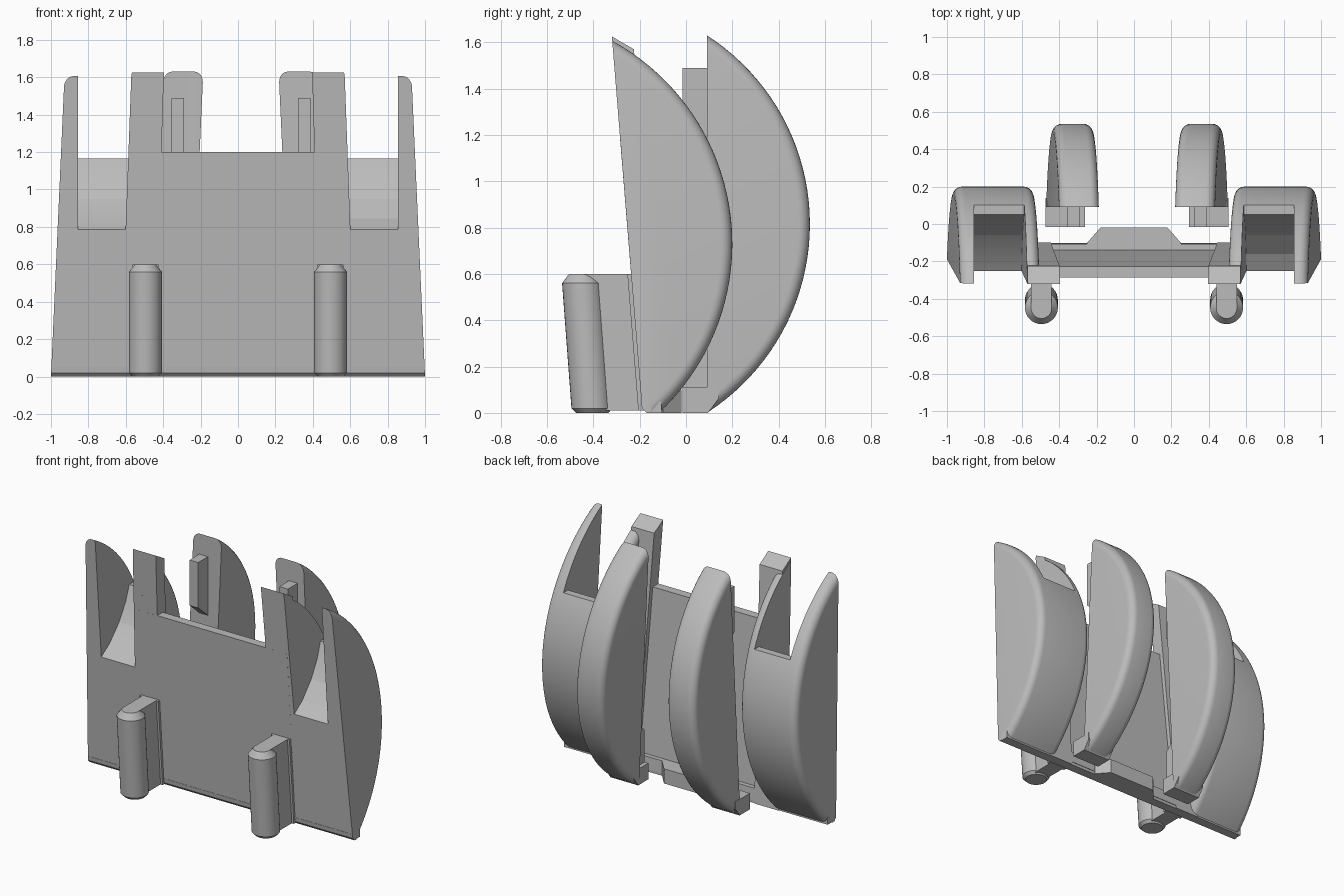
import bpy, bmesh, math

cube = bpy.data.objects.get("Cube")
if cube:
    bpy.data.objects.remove(cube, do_unlink=True)

grey = bpy.data.materials.new("plain grey")
grey.use_nodes = True
grey.diffuse_color = (0.5, 0.5, 0.5, 1)
grey.node_tree.nodes["Principled BSDF"].inputs["Base Color"].default_value = (0.5, 0.5, 0.5, 1)

FRONT, TILT = -0.19, -0.08      # leaning front plane: y = FRONT + TILT * z


def front(z, depth=0.0):
    return FRONT + TILT * z + depth


def skin(name, rings, smooth=False):
    """Join equal-length rings of points and cap both ends."""
    bm = bmesh.new()
    loops = [[bm.verts.new(p) for p in ring] for ring in rings]
    n = len(loops[0])
    for a, b in zip(loops, loops[1:]):
        for i in range(n):
            j = (i + 1) % n
            bm.faces.new((a[i], a[j], b[j], b[i]))
    bm.faces.new(loops[0][::-1])
    bm.faces.new(loops[-1])
    bmesh.ops.recalc_face_normals(bm, faces=bm.faces)
    if bm.calc_volume(signed=True) < 0:
        bmesh.ops.reverse_faces(bm, faces=bm.faces)
    mesh = bpy.data.meshes.new(name)
    bm.to_mesh(mesh)
    bm.free()
    mesh.materials.append(grey)
    obj = bpy.data.objects.new(name, mesh)
    bpy.context.collection.objects.link(obj)
    if smooth:
        soften(obj)
    return obj


def select_only(obj):
    bpy.ops.object.select_all(action='DESELECT')
    obj.select_set(True)
    bpy.context.view_layer.objects.active = obj


def soften(obj):
    select_only(obj)
    bpy.ops.object.shade_smooth_by_angle(angle=math.radians(35))


def prism(name, profile, x0, x1, lean0=0.0, lean1=0.0):
    """Extrude a (y, z) profile along x; each end may lean with height."""
    return skin(name, [[(x + lean * z, y, z) for y, z in profile]
                       for x, lean in ((x0, lean0), (x1, lean1))])


def leaning_slab(name, x0, x1, z0, z1, near, far):
    return prism(name, [(front(z0, near), z0), (front(z1, near), z1),
                        (front(z1, far), z1), (front(z0, far), z0)], x0, x1)


def crescent(cy, cz, r, a, b, foot):
    """Circular back closed by the line y = a + b z, cut off at z = 0."""
    k = a - cy
    qa, qb, qc = 1 + b * b, 2 * (k * b - cz), k * k + cz * cz - r * r
    root = math.sqrt(qb * qb - 4 * qa * qc)
    top, low = (-qb + root) / (2 * qa), max(0.0, (-qb - root) / (2 * qa))
    if foot:
        low = 0.0
    t0, t1 = math.asin((low - cz) / r), math.asin((top - cz) / r)
    pts = []
    for i in range(41):
        t = t0 + (t1 - t0) * i / 40
        y, z = cy + r * math.cos(t), cz + r * math.sin(t)
        if foot and z < 0.2:
            y = max(y, a + 0.04)
        pts.append((y, z))
    if foot:
        pts += [(a, 0.02), (a + 0.02, 0.0)]
    return pts


def lobe(name, x0, x1, lean, circle, line, rounding, foot):
    """Crescent wall with rounded rear edges."""
    cy, cz, r = circle
    steps = [i / 6 * math.pi / 2 for i in range(7)]
    side = 1 if x1 > x0 else -1
    stations = [(x0 + side * rounding * (1 - math.cos(t)), rounding * (1 - math.sin(t)))
                for t in steps]
    stations += [(x1 - side * rounding * (1 - math.cos(t)), rounding * (1 - math.sin(t)))
                 for t in reversed(steps)]
    rings = [[(x + lean * z, y, z) for y, z in crescent(cy, cz, r - d, *line, foot)]
             for x, d in stations]
    return skin(name, rings, True)


# Front plate with a chamfered lower edge
prism("front_plate", [(FRONT + 0.02, 0), (FRONT, 0.02), (front(1.2), 1.2),
                      (front(1.2, 0.06), 1.2), (FRONT + 0.06, 0)], -0.57, 0.57)
leaning_slab("bottom_ledge", -0.55, 0.55, 0.02, 0.1, 0.01, 0.09)
prism("base_strip", [(FRONT + 0.02, 0), (FRONT, 0.02), (front(0.05), 0.05),
                     (-0.105, 0.05), (-0.105, 0)], -0.995, 0.995)

# Tapered tab behind the ledge
skin("rear_tab", [[(-0.25, -0.12, z), (0.25, -0.12, z), (0.25, -0.1, z),
                   (0.18, -0.02, z), (-0.18, -0.02, z), (-0.25, -0.1, z)]
                  for z in (0, 0.1)])

for s, label in ((1, "left"), (-1, "right")):
    # Outer lobe with an open slot
    outer = lobe(label + "_outer_lobe", s * 0.575, s * 1.0, -s * 0.045,
                 (-0.8, 0.73, 1.0), (FRONT, TILT), 0.048, True)
    cutter = prism("slot_cutter", [(-0.5, 0.7), (-0.252, 0.785), (-0.16, 0.845),
                                   (-0.06, 0.95), (0.01, 1.06), (0.05, 1.165),
                                   (0.5, 1.165), (0.5, 2), (-0.5, 2)],
                   s * 0.63, s * 0.855, -s * 0.037)
    cutter.hide_render = True
    mod = outer.modifiers.new("slot", 'BOOLEAN')
    mod.operation, mod.solver, mod.object = 'DIFFERENCE', 'EXACT', cutter
    select_only(outer)
    bpy.ops.object.modifier_apply(modifier="slot")
    bpy.data.objects.remove(cutter, do_unlink=True)
    soften(outer)

    # Tall rail beside the plate
    prism(label + "_rail", [(FRONT + 0.02, 0), (FRONT, 0.02), (front(1.625), 1.625),
                            (front(1.56, 0.09), 1.57), (FRONT + 0.09, 0)],
          s * 0.445, s * 0.628, -s * 0.03, -s * 0.037)

    # Round post, its web and the flare against the plate
    post = []
    for z, r in ((0, 0.07), (0.02, 0.088), (0.56, 0.088), (0.6, 0.055)):
        post.append([(s * 0.495 + r * math.cos(t), -0.405 - 0.075 * z + r * math.sin(t), z)
                     for t in [i * math.tau / 32 for i in range(32)]])
    skin(label + "_post", post, True)
    leaning_slab(label + "_post_web", s * 0.44, s * 0.55, 0.01, 0.6, -0.22, 0.02)
    leaning_slab(label + "_post_flare", s * 0.425, s * 0.565, 0.01, 0.6, -0.015, 0.02)

    # Free-standing rear lobe with a foot and two hooks
    shift = 0.032 if s > 0 else 0
    lobe(label + "_rear_lobe", s * 0.259 + shift, s * 0.472 + shift, -s * 0.045,
         (-0.434, 0.815, 0.969), (0.09, 0.0), 0.048, False)
    prism(label + "_rear_foot", [(-0.015, 0), (0.095, 0), (0.14, 0.06), (0.14, 0.11),
                                 (-0.015, 0.11)],
          s * 0.262 + shift, s * 0.472 + shift)
    hook_x = (s * 0.29 + shift, s * 0.355 + shift)
    prism(label + "_upper_hook", [(-0.015, 1.49), (0.12, 1.49), (0.12, 1.09),
                                  (0.09, 1.09), (-0.015, 1.18)], *hook_x)
    prism(label + "_lower_hook", [(-0.015, 0.1), (0.12, 0.1), (0.12, 0.42),
                                  (0.09, 0.42), (-0.015, 0.33)], *hook_x)
